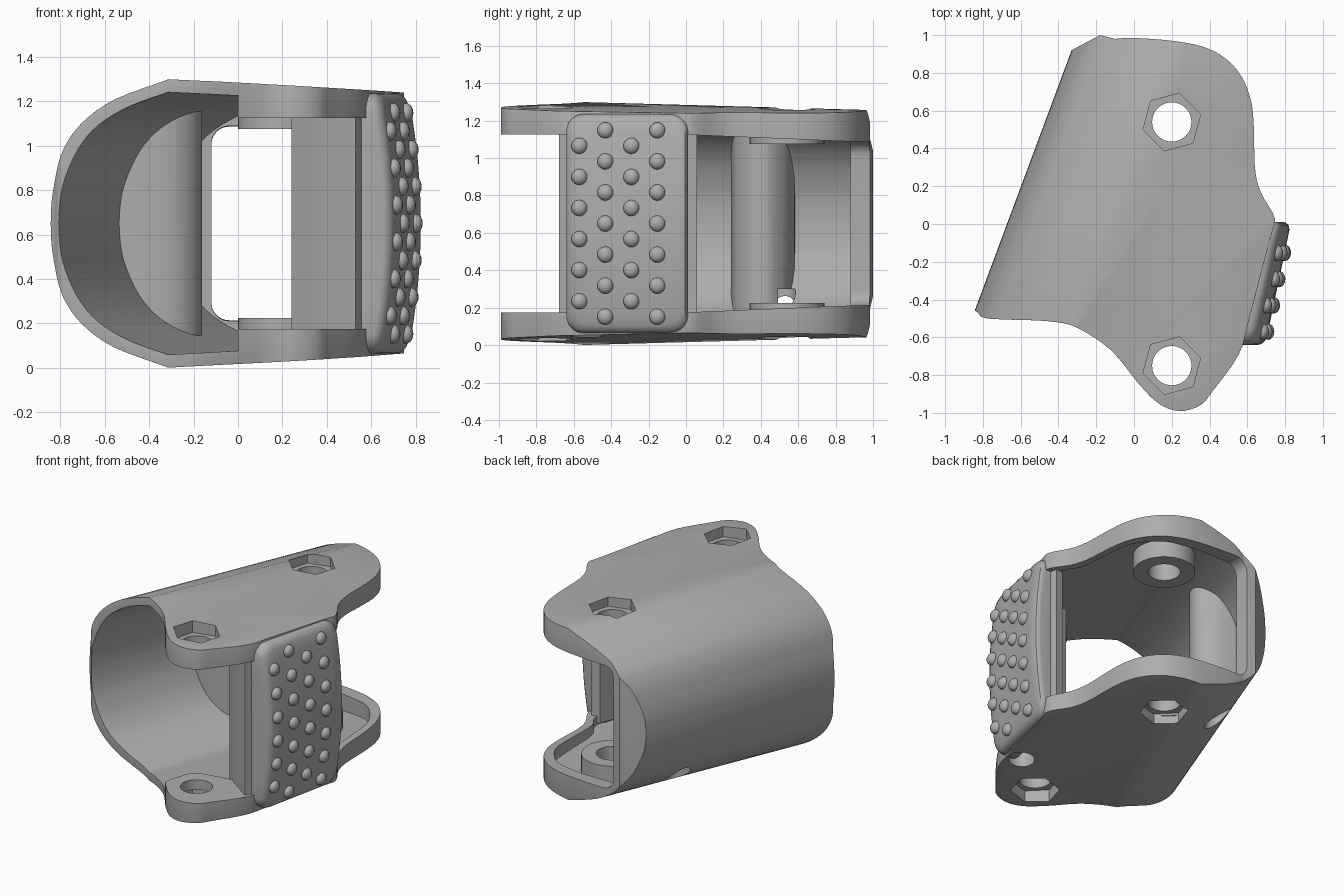
import bpy, bmesh, math
from mathutils import Vector

cube = bpy.data.objects.get("Cube")
if cube:
    bpy.data.objects.remove(cube, do_unlink=True)

MID = 0.65  # height of the mirror plane between upper and lower plate
CORNERS = ((1, 1, 0), (-1, 1, 1), (-1, -1, 2), (1, -1, 3))

grey = bpy.data.materials.new("plain_grey")
grey.use_nodes = True
grey.diffuse_color = (0.42, 0.42, 0.42, 1)
grey.node_tree.nodes["Principled BSDF"].inputs["Base Color"].default_value = (0.42, 0.42, 0.42, 1)


def finish(bm, name):
    bmesh.ops.recalc_face_normals(bm, faces=bm.faces)
    mesh = bpy.data.meshes.new(name)
    bm.to_mesh(mesh)
    bm.free()
    mesh.materials.append(grey)
    ob = bpy.data.objects.new(name, mesh)
    bpy.context.collection.objects.link(ob)
    return ob


def loft(name, rings):
    """Closed solid through rings with equal point counts."""
    bm = bmesh.new()
    loops = [[bm.verts.new(p) for p in ring] for ring in rings]
    n = len(loops[0])
    for a, b in zip(loops, loops[1:]):
        for i in range(n):
            bm.faces.new((a[i], a[(i + 1) % n], b[(i + 1) % n], b[i]))
    bm.faces.new(loops[0])
    bm.faces.new(loops[-1])
    return finish(bm, name)


def prism(name, pts, z0, z1):
    return loft(name, [[(x, y, z) for x, y in pts] for z in (z0, z1)])


def circle(cx, cy, r, n=40, turn=0):
    return [(cx + r * math.cos(turn + math.tau * i / n),
             cy + r * math.sin(turn + math.tau * i / n)) for i in range(n)]


def curve(pts, steps=4):
    """Smooth open curve through the points."""
    p = [Vector(q) for q in [pts[0]] + pts + [pts[-1]]]
    out = []
    for a, b, c, d in zip(p, p[1:], p[2:], p[3:]):
        for k in range(steps):
            t = k / steps
            out.append(tuple(0.5 * (2 * b + (c - a) * t + (2 * a - 5 * b + 4 * c - d) * t * t
                                    + (3 * b - a - 3 * c + d) * t ** 3)))
    return out + [pts[-1]]


def apply(ob, mod):
    bpy.context.view_layer.objects.active = ob
    bpy.ops.object.modifier_apply(modifier=mod.name)


def combine(ob, other, how):
    mod = ob.modifiers.new("combine", "BOOLEAN")
    mod.operation, mod.solver, mod.object = how, "EXACT", other
    apply(ob, mod)
    bpy.data.objects.remove(other, do_unlink=True)


def trough(name, half, end):
    """U-shaped body swept along the slanted left side, slimming to the back."""
    top = curve(half) + [end]
    profile = top + [(s, -h) for s, h in reversed(top)][:-1]
    rings = []
    for y in (-1.2, 1.2):
        k = 1 - 0.042 * (y + 0.5)
        rings.append([(s + 0.372 * (y + 0.45), y, MID + h * k) for s, h in profile])
    return loft(name, rings)


OUTER = [(-0.84, 0), (-0.835, 0.1), (-0.812, 0.21), (-0.765, 0.34), (-0.68, 0.455), (-0.53, 0.56), (-0.28, 0.648)]
INNER = [(-0.792, 0), (-0.785, 0.1), (-0.762, 0.2), (-0.7, 0.335), (-0.605, 0.445), (-0.46, 0.53), (-0.28, 0.59)]

# Shell: swept U trimmed by the plate outline
outline = curve([(-0.95, -0.43), (-0.84, -0.46), (-0.8, -0.495), (-0.7, -0.505), (-0.45, -0.515), (-0.3, -0.55),
                 (-0.12, -0.67), (0.02, -0.84), (0.13, -0.95), (0.24, -0.99), (0.35, -0.96),
                 (0.42, -0.88), (0.555, -0.69), (0.61, -0.5), (0.72, -0.08), (0.745, 0.03),
                 (0.67, 0.17), (0.64, 0.3), (0.635, 0.5), (0.62, 0.65), (0.57, 0.78),
                 (0.48, 0.88), (0.36, 0.94), (0.2, 0.97), (0, 0.985), (-0.1, 0.98)])
shell = trough("clamp_shell", OUTER, (1.3, 0.56))
combine(shell, prism("outline", outline + [(-0.18, 1), (-0.33, 0.92), (-0.8, 0.92)], -0.2, 1.5), "INTERSECT")
bm = bmesh.new()
bm.from_mesh(shell.data)
bmesh.ops.remove_doubles(bm, verts=bm.verts, dist=0.006)
bm.to_mesh(shell.data)
bm.free()
soft = shell.modifiers.new("soft", "BEVEL")
soft.width, soft.segments, soft.angle_limit = 0.018, 3, math.radians(50)
apply(shell, soft)

# Hollow inside, leaving a rim at the back and right and a thick front lug
cavity = trough("cavity", INNER, (1.3, 0.5))
room = [(-1.2, -1.15), (0, -1.15)] + curve(
    [(0, -0.76), (0.06, -0.6), (0.2, -0.55), (0.45, -0.5), (0.58, -0.3), (0.66, 0.05), (0.6, 0.2),
     (0.585, 0.5), (0.57, 0.64), (0.5, 0.76), (0.4, 0.84), (0.2, 0.88)]) + [(-1.2, 0.88)]
combine(cavity, prism("room", room, -0.3, 1.6), "INTERSECT")
combine(shell, cavity, "DIFFERENCE")

# Opening between the plates, narrowing to a rounded window at the back
rings = []
for y, low, r in ((-1.2, 0.175, 0.02), (0, 0.175, 0.02), (0.84, 0.21, 0.08), (1.2, 0.22, 0.08)):
    ring = []
    for sx, sz, a in CORNERS:
        for k in range(7):
            t = (a + k / 6) * math.pi / 2
            ring.append((0.54 + sx * (0.66 - r) + r * math.cos(t), y,
                         MID + sz * (MID - low - r) + r * math.sin(t)))
    rings.append(ring)
combine(shell, loft("opening", rings), "DIFFERENCE")

# Pillar behind the pad
pillar = [(0.53, -0.68), (0.58, -0.6), (0.715, -0.05), (0.7, 0.06), (0.64, 0.05),
          (0.52, -0.32), (0.27, -0.36), (0.24, -0.44), (0.36, -0.56)]
combine(shell, prism("pillar", pillar, 0.13, 1.17), "UNION")

# Vertical bulge on the inside of the slanted wall
bulge = prism("bulge", [(-0.75, 0.24)] + curve(
    [(-0.42, 0.24), (-0.28, 0.26), (-0.195, 0.32), (-0.162, 0.4), (-0.18, 0.47), (-0.25, 0.54), (-0.36, 0.58)])
    + [(-0.75, 0.6)], 0.13, 1.17)
combine(bulge, trough("bulge_limit", [(s + 0.015, h * 0.98) for s, h in OUTER], (1.3, 0.53)), "INTERSECT")
combine(shell, bulge, "UNION")

# Back washers, bolt holes and hexagonal nut recesses
for z0, z1 in ((0.09, 0.225), (1.075, 1.21)):
    combine(shell, prism("washer", circle(0.2, 0.54, 0.2), z0, z1), "UNION")
for y in (-0.75, 0.54):
    combine(shell, prism("bolt_hole", circle(0.2, y, 0.104), -0.2, 1.5), "DIFFERENCE")
    for z0, z1 in ((-0.2, 0.105), (1.195, 1.5)):
        combine(shell, prism("nut", circle(0.2, y, 0.158, 6, math.radians(15)), z0, z1), "DIFFERENCE")

# Blind pin holes in the underside
for x, y in ((0.5, -0.53), (-0.28, 0.5)):
    combine(shell, prism("pin_hole", circle(x, y, 0.085), -0.2, 0.3), "DIFFERENCE")


# Thumb pad: rounded plate, slanted and crowned
def pad_x(y, z):
    return 0.798 + 0.21 * (y + 0.15) - 0.17 * (z - MID) ** 2


rings = []
for depth, inset in ((-0.14, 0), (-0.04, 0), (-0.025, 0.004), (-0.01, 0.015), (0, 0.04),
                     (0, 0.1), (0, 0.2), (0, 0.324)):
    hy, hz = 0.325 - inset, 0.585 - inset
    r = min(0.09 - inset * 0.2, hy * 0.9)
    ring = []
    for sy, sz, a in CORNERS:
        for k in range(6):
            t = (a + k / 5) * math.pi / 2
            y = -0.315 + sy * (hy - r) + r * math.cos(t)
            z = MID + sz * (hz - r) + r * math.sin(t)
            ring.append((y, z))
        # long sides are divided so they can bend
        if sy == -sz:
            z_end = MID - sz * (hz - r)
            ring += [(y, z + (z_end - z) * j / 10) for j in range(1, 10)]
    rings.append([(pad_x(y, z) + depth, y, z) for y, z in ring])
pad = loft("thumb_pad", rings)

# Grip studs in staggered columns
bm = bmesh.new()
for col in range(4):
    y = -0.57 + 0.139 * col
    count = 6 + col % 2
    for row in range(count):
        z = MID + 0.166 * (row - (count - 1) / 2)
        new = bmesh.ops.create_uvsphere(bm, u_segments=16, v_segments=10, radius=0.043)["verts"]
        for v in new:
            v.co = Vector((v.co.x * 0.75 + pad_x(y, z) + 0.002, v.co.y + y, v.co.z + z))
studs = finish(bm, "grip_studs")

for ob in (shell, pad, studs):
    bpy.ops.object.select_all(action="DESELECT")
    ob.select_set(True)
    bpy.context.view_layer.objects.active = ob
    bpy.ops.object.shade_smooth_by_angle(angle=math.radians(35))
